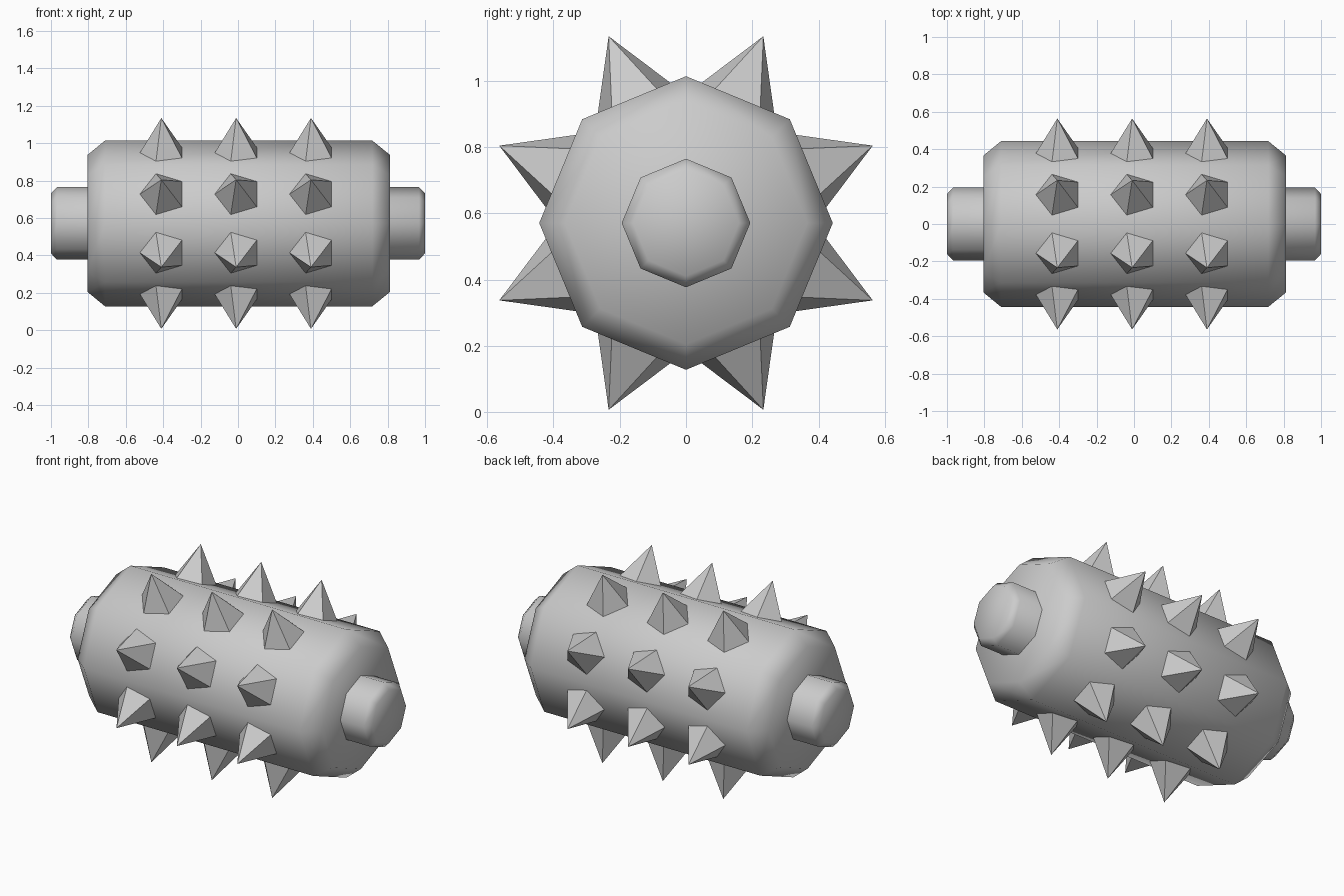
import bpy, math
from mathutils import Matrix, Vector

cube = bpy.data.objects.get("Cube")
if cube:
    bpy.data.objects.remove(cube, do_unlink=True)

AXIS_Z = 0.571
SIDES = 8

steel = bpy.data.materials.new("plain_grey")
steel.use_nodes = True
grey = (0.6, 0.6, 0.6, 1)
steel.diffuse_color = grey
steel.node_tree.nodes["Principled BSDF"].inputs["Base Color"].default_value = grey


def make_object(name, verts, faces, smooth):
    mesh = bpy.data.meshes.new(name)
    mesh.from_pydata(verts, [], faces)
    mesh.polygons.foreach_set("use_smooth", [smooth] * len(faces))
    mesh.materials.append(steel)
    obj = bpy.data.objects.new(name, mesh)
    obj.location.z = AXIS_Z
    bpy.context.collection.objects.link(obj)
    return obj


def lathe_x(name, profile):
    """Eight-sided solid turned around the x axis from (x, radius) pairs."""
    verts, faces = [], []
    for x, r in profile:
        for k in range(SIDES):
            a = math.tau * k / SIDES
            verts.append((x, r * math.cos(a), r * math.sin(a)))
    for ring in range(len(profile) - 1):
        for k in range(SIDES):
            a, b = ring * SIDES + k, ring * SIDES + (k + 1) % SIDES
            faces.append((a, a + SIDES, b + SIDES, b)[::-1])
    last = (len(profile) - 1) * SIDES
    faces.append(tuple(reversed(range(SIDES))))
    faces.append(tuple(range(last, last + SIDES)))
    return make_object(name, verts, faces, True)


# Chamfered drum and the axle running through it
lathe_x("drum", [(-0.805, 0.366), (-0.711, 0.443), (0.718, 0.443), (0.813, 0.366)])
lathe_x("axle", [(-1, 0.16), (-0.968, 0.194), (0.968, 0.194), (1, 0.16)])

# Five-sided spikes: three in a row on each face of the drum
for row in range(SIDES):
    turn = Matrix.Rotation(math.tau * (row + 0.5) / SIDES, 3, 'X')
    for col in range(3):
        x = 0.4 * (col - 1)
        verts = []
        for k in range(5):
            a = math.pi + math.tau * k / 5
            verts.append(turn @ Vector((x + 0.127 * math.cos(a), 0.127 * math.sin(a), 0.405)))
        verts.append(turn @ Vector((x - 0.01, 0, 0.61)))
        faces = [(k, (k + 1) % 5, 5) for k in range(5)] + [(4, 3, 2, 1, 0)]
        make_object(f"spike_{row + 1}_{col + 1}", verts, faces, False)
